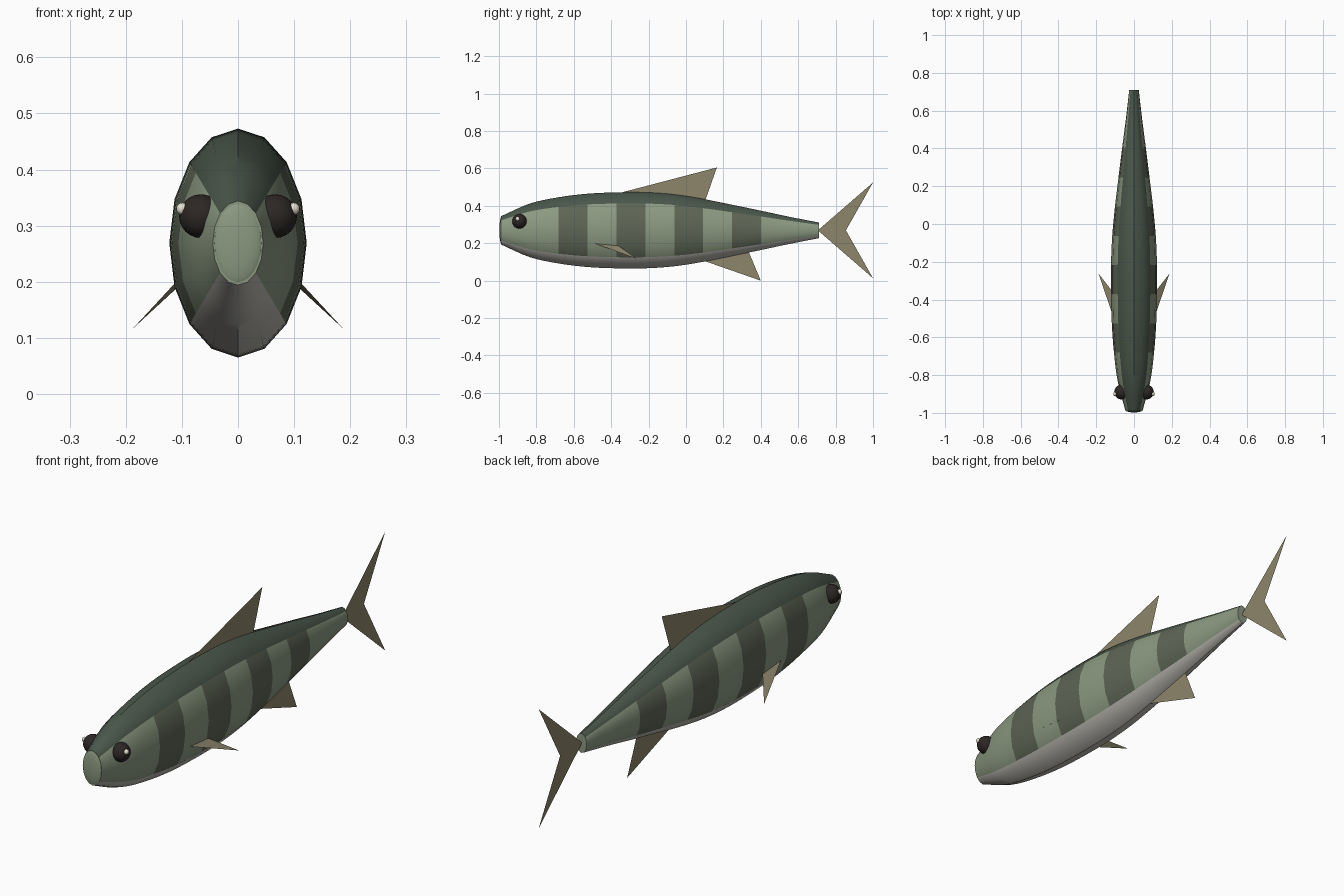
import bpy, bmesh, math

if "Cube" in bpy.data.objects:
    bpy.data.objects.remove(bpy.data.objects["Cube"])

def material(name, rgb):
    m = bpy.data.materials.new(name)
    m.diffuse_color = (*rgb, 1)
    m.use_nodes = True
    m.node_tree.nodes["Principled BSDF"].inputs["Base Color"].default_value = m.diffuse_color
    return m

SIDE = material("side_green", (0.26, 0.32, 0.22))
BACK = material("back_green", (0.068, 0.095, 0.07))
STRIPE = material("stripe_green", (0.11, 0.13, 0.09))
BELLY = material("belly_grey", (0.48, 0.47, 0.43))
FIN = material("fin_tan", (0.27, 0.24, 0.15))
DARK = material("eye_dark", (0.025, 0.02, 0.018))
GLINT = material("eye_glint", (0.8, 0.76, 0.65))

CZ = 0.269                      # body axis height
Y0, Y1 = -0.99, 0.71            # body ends
SIDES, SUB, RATIO = 16, 4, 0.6  # ring sides, steps per band, width / height
HALF = [0.075, 0.143, 0.177, 0.196, 0.203, 0.203,
        0.192, 0.168, 0.137, 0.105, 0.072, 0.042]

def half_height(t):
    """Smooth curve through the half-heights."""
    i = min(int(t), len(HALF) - 2)
    f = t - i
    b, c = HALF[i], HALF[i + 1]
    a = HALF[i - 1] if i else 2 * b - c
    d = HALF[i + 2] if i + 2 < len(HALF) else 2 * c - b
    return 0.5 * (2 * b + (c - a) * f + (2 * a - 5 * b + 4 * c - d) * f ** 2
                  + (3 * b - a - 3 * c + d) * f ** 3)

def finish(bm, name, mats, smooth=None):
    me = bpy.data.meshes.new(name)
    bm.to_mesh(me)
    bm.free()
    ob = bpy.data.objects.new(name, me)
    bpy.context.collection.objects.link(ob)
    for m in mats:
        me.materials.append(m)
    if smooth:
        bpy.ops.object.select_all(action='DESELECT')
        ob.select_set(True)
        bpy.context.view_layer.objects.active = ob
        bpy.ops.object.shade_smooth_by_angle(angle=math.radians(smooth))
    return ob

# Body: lofted oval rings, coloured by band and by position round the ring
bm = bmesh.new()
bands = len(HALF) - 1
rings = []
for j in range(bands * SUB + 1):
    t = j / SUB
    h = half_height(t)
    y = Y0 + (Y1 - Y0) * t / bands
    rings.append([bm.verts.new((h * RATIO * math.sin(a), y, CZ + h * math.cos(a)))
                  for a in (2 * math.pi * k / SIDES for k in range(SIDES))])
for j in range(len(rings) - 1):
    for k in range(SIDES):
        n = (k + 1) % SIDES
        f = bm.faces.new((rings[j][k], rings[j][n], rings[j + 1][n], rings[j + 1][k]))
        if k in (0, 1, 14, 15):
            f.material_index = 1
        elif k in (6, 7, 8, 9):
            f.material_index = 3
        elif j // SUB in (2, 4, 6, 8):
            f.material_index = 2
bm.faces.new(rings[0])
bm.faces.new(rings[-1])
bmesh.ops.recalc_face_normals(bm, faces=bm.faces)
finish(bm, "body", (SIDE, BACK, STRIPE, BELLY), 35)

def ellipsoid(name, loc, size, mat, seg=20, ring=12):
    bm = bmesh.new()
    bmesh.ops.create_uvsphere(bm, u_segments=seg, v_segments=ring, radius=1)
    for v in bm.verts:
        v.co = [c * s + l for c, s, l in zip(v.co, size, loc)]
    return finish(bm, name, (mat,), 40)

# Blunt nose cap
ellipsoid("nose", (0, -0.985, CZ), (0.045, 0.013, 0.075), SIDE, 32, 16)

def fin(name, pts):
    bm = bmesh.new()
    bm.faces.new([bm.verts.new(p) for p in pts])
    return finish(bm, name, (FIN,))

# Centre-line fins
fin("dorsal_fin", [(0, -0.37, 0.465), (0, 0.165, 0.605), (0, 0.10, 0.42)])
fin("anal_fin", [(0, 0.085, 0.11), (0, 0.335, 0.155), (0, 0.40, 0.0)])
fin("tail_upper", [(0, 0.705, CZ), (0, 1.0, 0.525), (0, 0.855, CZ)])
fin("tail_lower", [(0, 0.705, CZ), (0, 0.855, CZ), (0, 1.0, 0.013)])

# Paired eyes and side fins
for s, side in ((1, "right"), (-1, "left")):
    ellipsoid(side + "_eye", (s * 0.066, -0.89, 0.317), (0.039,) * 3, DARK)
    ellipsoid(side + "_eye_glint", (s * 0.099, -0.9, 0.33), (0.011,) * 3, GLINT, 12, 8)
    fin(side + "_pectoral_fin", [(s * 0.112, -0.485, 0.198), (s * 0.188, -0.262, 0.116),
                                 (s * 0.112, -0.36, 0.186)])
